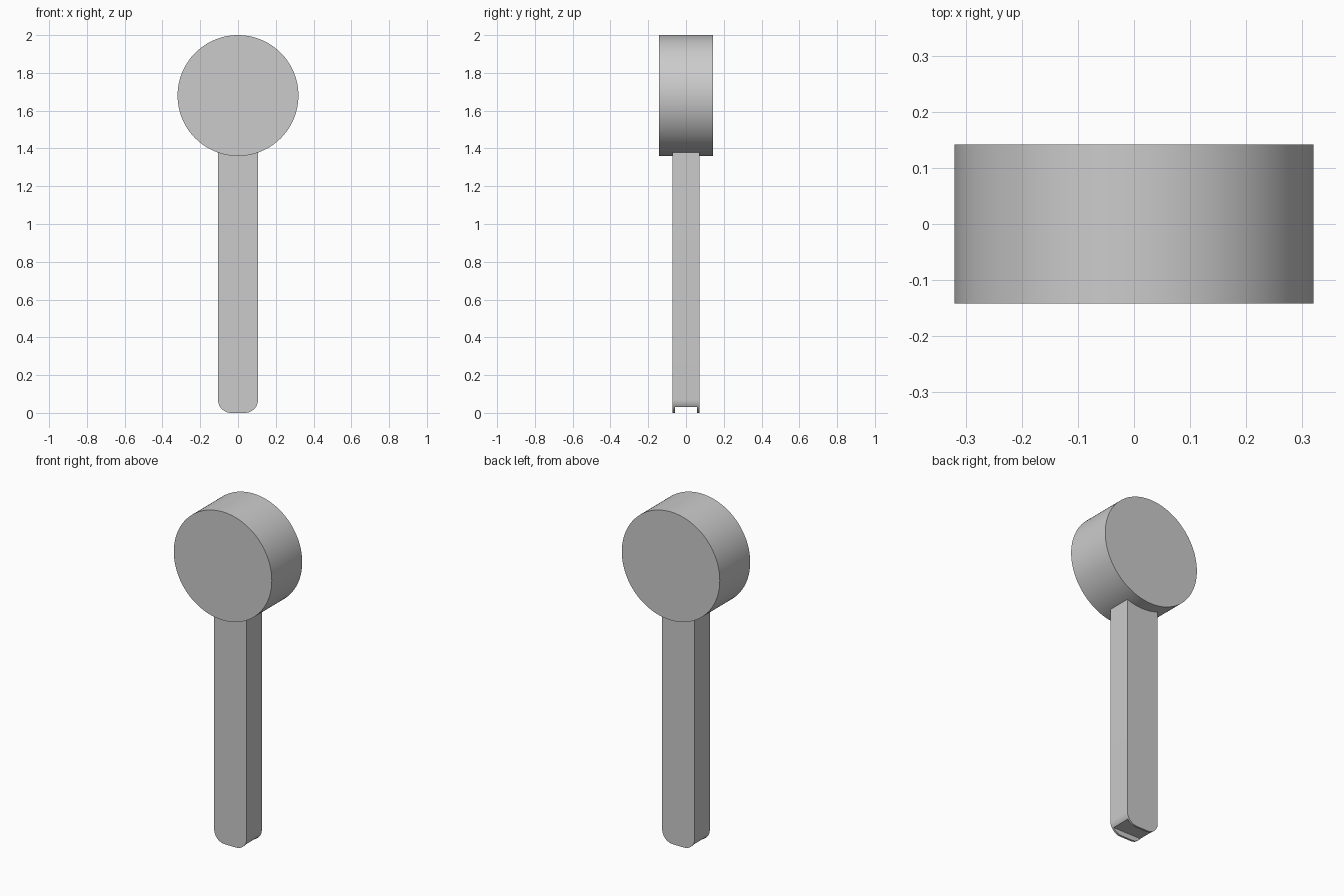
import bpy, bmesh
from math import sin, cos, pi, radians
from mathutils import Vector

cube = bpy.data.objects.get("Cube")
if cube:
    bpy.data.objects.remove(cube, do_unlink=True)

grey = bpy.data.materials.new("light grey")
grey.use_nodes = True
grey.diffuse_color = (0.6, 0.6, 0.6, 1)
grey.node_tree.nodes["Principled BSDF"].inputs["Base Color"].default_value = (0.6, 0.6, 0.6, 1)


def arc(cx, cz, r, start, end, steps):
    """Points on an arc in the XZ plane, angles in degrees."""
    angles = [radians(start + (end - start) * i / steps) for i in range(steps + 1)]
    return [(cx + r * cos(a), cz + r * sin(a)) for a in angles]


def extrude_profile(name, points, half_depth):
    """Closed XZ outline extruded symmetrically along Y."""
    bm = bmesh.new()
    face = bm.faces.new([bm.verts.new((x, -half_depth, z)) for x, z in points])
    out = bmesh.ops.extrude_face_region(bm, geom=[face])
    moved = [v for v in out["geom"] if isinstance(v, bmesh.types.BMVert)]
    bmesh.ops.translate(bm, verts=moved, vec=Vector((0, 2 * half_depth, 0)))
    bmesh.ops.recalc_face_normals(bm, faces=bm.faces)
    mesh = bpy.data.meshes.new(name)
    bm.to_mesh(mesh)
    bm.free()
    mesh.materials.append(grey)
    obj = bpy.data.objects.new(name, mesh)
    bpy.context.collection.objects.link(obj)
    return obj


def smooth(obj):
    bpy.ops.object.select_all(action="DESELECT")
    obj.select_set(True)
    bpy.context.view_layer.objects.active = obj
    bpy.ops.object.shade_smooth_by_angle(angle=radians(30))


# Round head
head_radius, head_z = 0.32, 1.68
head = extrude_profile("head", arc(0, head_z, head_radius, 0, 360, 128)[:-1], 0.142)

# Handle with rounded lower corners, its top sunk into the head
half_width, corner = 0.106, 0.07
inner = half_width - corner
outline = [(half_width, 1.5), (-half_width, 1.5)]
outline += arc(-inner, corner, corner, 180, 270, 12)
outline += arc(inner, corner, corner, 270, 360, 12)
handle = extrude_profile("handle", outline, 0.071)

# Slot across the lower end, leaving a thin lip front and back
slot_top = 0.03
slot = extrude_profile("slot_cutter", [(-0.2, -0.1), (0.2, -0.1), (0.2, slot_top), (-0.2, slot_top)], 0.059)
slot.hide_render = True
slot.hide_viewport = True

for part in (head, handle):
    smooth(part)

cut = handle.modifiers.new("slot", "BOOLEAN")
cut.operation = "DIFFERENCE"
cut.solver = "EXACT"
cut.object = slot
